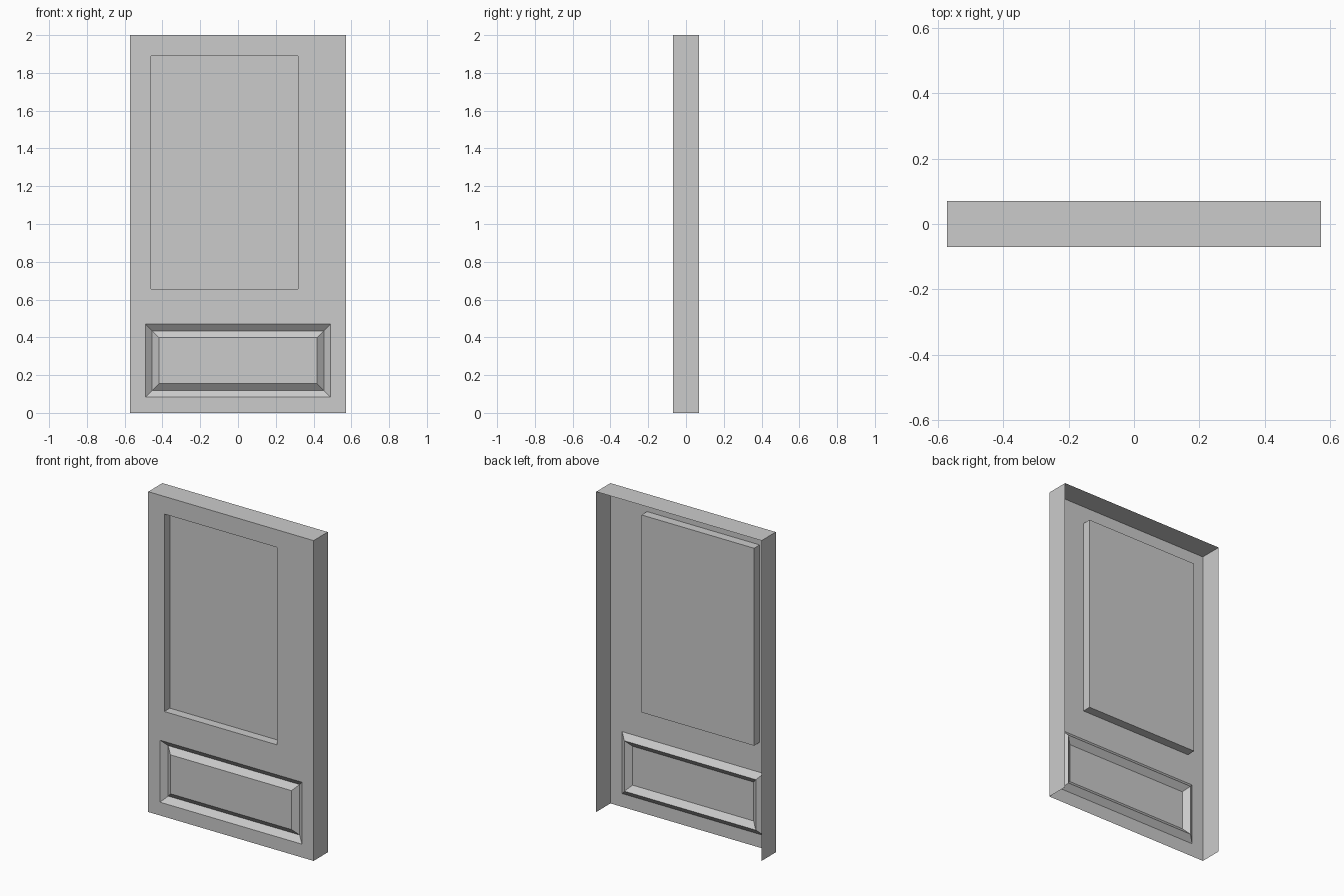
import bpy, bmesh

if "Cube" in bpy.data.objects:
    bpy.data.objects.remove(bpy.data.objects["Cube"])

W, H, F, B = 0.571, 2.0, -0.07, 0.07   # half width, height, front y, back y


def build(name, fill):
    bm = bmesh.new()
    fill(bm)
    bmesh.ops.remove_doubles(bm, verts=bm.verts, dist=1e-5)
    mesh = bpy.data.meshes.new(name)
    bm.to_mesh(mesh)
    bm.free()
    bpy.context.collection.objects.link(bpy.data.objects.new(name, mesh))


def quad(bm, *pts):
    bm.faces.new([bm.verts.new(p) for p in pts])


def rect(x0, x1, z0, z1, y):
    return [(x0, y, z0), (x1, y, z0), (x1, y, z1), (x0, y, z1)]


def nested(bm, loops):
    """Bridge successive rectangles and cap the last one."""
    for a, b in zip(loops, loops[1:]):
        for i in range(4):
            j = (i + 1) % 4
            quad(bm, a[i], a[j], b[j], b[i])
    quad(bm, *loops[-1])


# Front sheet with two openings, plus top and side returns (back and bottom open)
def shell(bm):
    xs = [-W, -0.49, -0.46, 0.318, 0.49, W]
    zs = [0, 0.083, 0.47, 0.657, 1.89, H]
    for i in range(5):
        for k in range(5):
            if (k == 1 and 1 <= i <= 3) or (k == 3 and i == 2):
                continue
            quad(bm, *rect(xs[i], xs[i + 1], zs[k], zs[k + 1], F))
    for k in range(5):
        quad(bm, (W, F, zs[k]), (W, B, zs[k]), (W, B, zs[k + 1]), (W, F, zs[k + 1]))
        quad(bm, (-W, B, zs[k]), (-W, F, zs[k]), (-W, F, zs[k + 1]), (-W, B, zs[k + 1]))
    for i in range(5):
        quad(bm, (xs[i], F, H), (xs[i + 1], F, H), (xs[i + 1], B, H), (xs[i], B, H))


# Deep recess of the upper panel
def upper(bm):
    r = (-0.46, 0.318, 0.657, 1.89)
    nested(bm, [rect(*r, F), rect(*r, F + 0.055)])


# V-groove moulding around the lower raised panel
def lower(bm):
    loops = []
    for inset, depth in ((0, 0), (0.036, 0.03), (0.072, 0)):
        loops.append(rect(-0.49 + inset, 0.49 - inset,
                          0.083 + inset, 0.47 - inset, F + depth))
    nested(bm, loops)


build("door_shell", shell)
build("upper_recess", upper)
build("lower_panel", lower)
